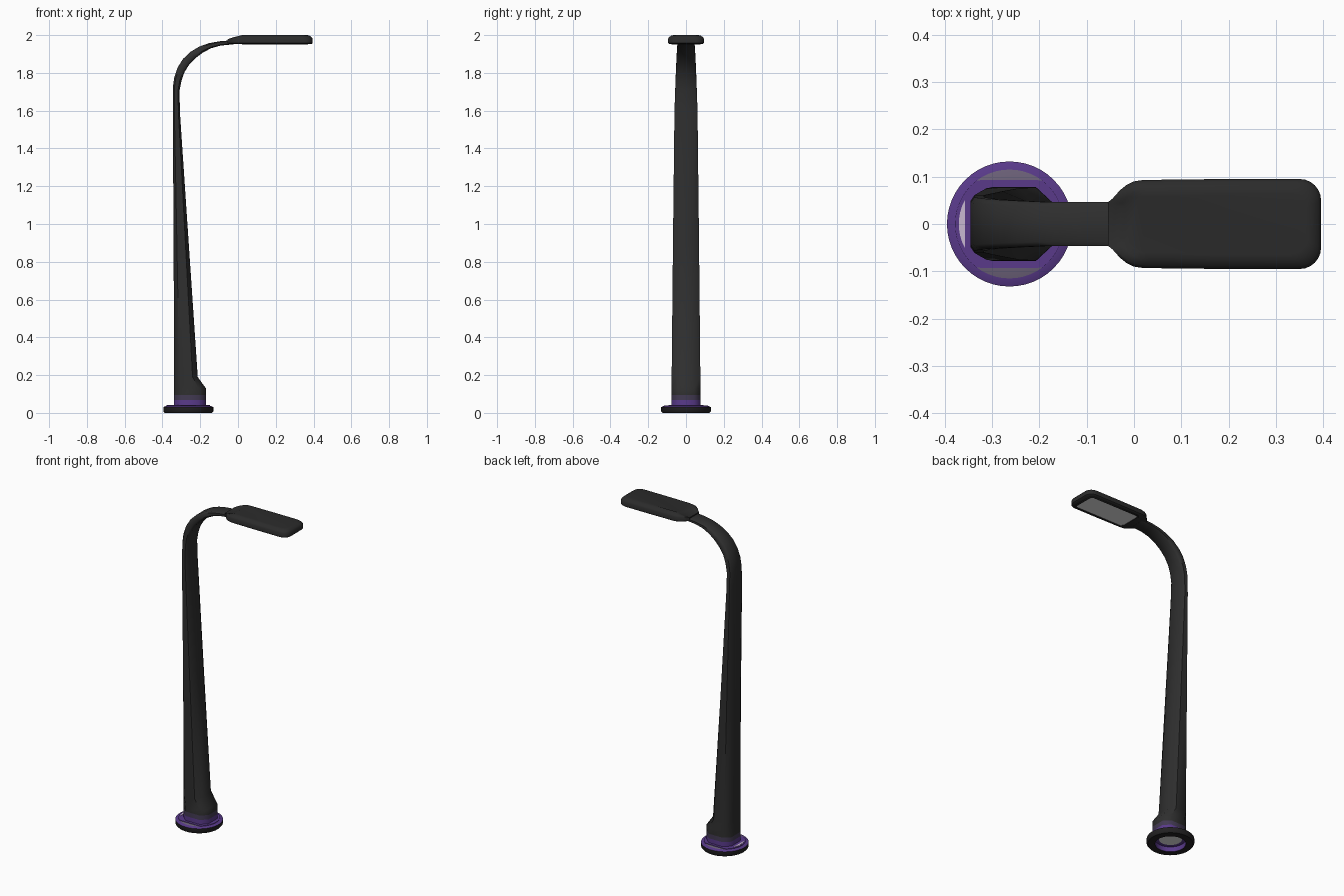
import bpy, bmesh, math
from mathutils import Vector

cube = bpy.data.objects.get("Cube")
if cube:
    bpy.data.objects.remove(cube, do_unlink=True)


def material(name, rgb):
    m = bpy.data.materials.new(name)
    m.use_nodes = True
    m.diffuse_color = (*rgb, 1)
    m.node_tree.nodes["Principled BSDF"].inputs["Base Color"].default_value = (*rgb, 1)
    return m


DARK = material("charcoal", (0.028, 0.028, 0.028))
HEAD = material("dark charcoal", (0.024, 0.024, 0.024))
BLACK = material("black rubber", (0.016, 0.015, 0.016))
PURPLE = material("purple", (0.1, 0.042, 0.255))
MUTED = material("muted purple", (0.055, 0.042, 0.085))
GREY = material("lilac grey", (0.15, 0.12, 0.19))
PALE = material("pale lilac", (0.58, 0.48, 0.64))
LENS = material("lamp white", (0.8, 0.8, 0.8))


def loft(name, loops, mats, bands, start=None, end=None):
    """Skin a list of equal-length loops; bands gives each strip's material slot."""
    bm = bmesh.new()
    rings = [[bm.verts.new(p) for p in loop] for loop in loops]
    n = len(rings[0])
    for a, b, slot in zip(rings, rings[1:], bands):
        for i in range(n):
            j = (i + 1) % n
            bm.faces.new((a[i], a[j], b[j], b[i])).material_index = slot
    for ring, slot in ((rings[0], start), (rings[-1], end)):
        if slot is not None:
            bm.faces.new(ring).material_index = slot
    bmesh.ops.remove_doubles(bm, verts=bm.verts, dist=0.0002)
    bmesh.ops.recalc_face_normals(bm, faces=bm.faces)
    mesh = bpy.data.meshes.new(name)
    bm.to_mesh(mesh)
    bm.free()
    ob = bpy.data.objects.new(name, mesh)
    bpy.context.collection.objects.link(ob)
    for m in mats:
        mesh.materials.append(m)
    bpy.ops.object.select_all(action='DESELECT')
    ob.select_set(True)
    bpy.context.view_layer.objects.active = ob
    bpy.ops.object.shade_smooth_by_angle(angle=math.radians(48))
    return ob


POLE_X = -0.263


def circle(r, z, flat=1.0):
    pts = []
    for i in range(48):
        a = math.tau * i / 48
        pts.append((POLE_X + r * math.cos(a), max(-flat, min(flat, r * math.sin(a))), z))
    return pts


# Base flange: open ring with a black side, purple top and purple inner wall
profile = [(0.085, 0.03), (0.085, 0), (0.125, 0), (0.132, 0.008), (0.132, 0.031),
           (0.115, 0.038), (0.07, 0.038)]
loft("base_flange", [circle(r, z) for r, z in profile],
     [BLACK, PURPLE, GREY], [1, 0, 0, 0, 1, 2])
loft("flange_plate", [circle(0.07, 0.041), circle(0.115, 0.041, 0.093), circle(0.115, 0.038, 0.093)],
     [PURPLE], [0, 0])
loft("flange_underside", [circle(0.085, 0.03), circle(0.064, 0.03), circle(0.06, 0.03)],
     [PURPLE, LENS], [0, 1], end=1)

# Worn pale crescent on the outer side of the flange plate
arc = [math.pi + math.radians(a) for a in range(-28, 29, 7)]
rim = [(0.107 * math.cos(a), 0.107 * math.sin(a)) for a in arc]
crescent = rim + [(-0.094, y * 0.9) for x, y in reversed(rim)]
loft("flange_wear", [[(POLE_X + x, y, z) for x, y in crescent] for z in (0.04, 0.0425)],
     [PALE], [0], end=0)

# Pole and arm: chamfered sections (outer x, z, inner x, z, half width)
sections = [
    (-0.338, 0.038, -0.17, 0.038, 0.078), (-0.338, 0.068, -0.17, 0.068, 0.078),
    (-0.338, 0.095, -0.17, 0.095, 0.077), (-0.338, 0.13, -0.17, 0.13, 0.077),
    (-0.338, 0.19, -0.213, 0.19, 0.076), (-0.341, 0.9, -0.261, 0.9, 0.069),
    (-0.345, 1.6, -0.308, 1.6, 0.061), (-0.345, 1.72, -0.309, 1.71, 0.057),
    (-0.338, 1.775, -0.299, 1.76, 0.055), (-0.32, 1.828, -0.283, 1.805, 0.053),
    (-0.291, 1.874, -0.258, 1.844, 0.051), (-0.252, 1.911, -0.223, 1.88, 0.049),
    (-0.205, 1.939, -0.184, 1.909, 0.047), (-0.155, 1.957, -0.141, 1.931, 0.046),
    (-0.1, 1.967, -0.095, 1.944, 0.046), (-0.02, 1.974, -0.02, 1.952, 0.046),
]


def octagon(xo, zo, xi, zi, h):
    outer, inner = Vector((xo, 0, zo)), Vector((xi, 0, zi))
    k = 0.8 if zo > 1.5 else 0.56
    steps = [(0, -k), (0.22, -1), (0.78, -1), (1, -k), (1, k), (0.78, 1), (0.22, 1), (0, k)]
    return [outer.lerp(inner, t) + Vector((0, w * h, 0)) for t, w in steps]


loft("pole_and_arm", [octagon(*s) for s in sections], [DARK, PURPLE, MUTED],
     [1, 2] + [0] * (len(sections) - 3), end=0)

# Lamp head: mirrored plan outline, flared neck and rounded tip
half = [(-0.055, 0.046), (-0.045, 0.054), (-0.03, 0.071), (-0.015, 0.083), (0, 0.09),
        (0.02, 0.093), (0.19, 0.095)]
for i in range(7):
    a = math.pi / 2 * (1 - i / 6)
    half.append((0.35 + 0.045 * math.cos(a), 0.05 + 0.045 * math.sin(a)))
outline = half + [(x, -y) for x, y in reversed(half)]


def head_loop(inset, z):
    cx = 0.17
    return [(cx + (x - cx) * (1 - inset / 0.225), y * (1 - inset / 0.095),
             min(z, 1.977 + max(0, x + 0.055) * 0.45)) for x, y in outline]


loft("lamp_head",
     [head_loop(0.006, 1.953), head_loop(0, 1.958), head_loop(0, 1.982),
      head_loop(0.006, 1.99), head_loop(0.018, 1.998), head_loop(0.03, 2.0)],
     [HEAD], [0] * 5, start=0, end=0)


# Light panel and its raised rim under the head
def panel_loop(grow, z):
    hx, hy, cut = 0.168 + grow, 0.07 + grow, 0.014
    corner = [(hx, hy - cut), (hx - cut, hy)]
    side = corner + [(-x, y) for x, y in reversed(corner)]
    return [(0.196 + x, y, z) for x, y in side + [(-x, -y) for x, y in side]]


loft("light_panel", [panel_loop(0, 1.9515), panel_loop(0, 1.954)], [LENS], [0], start=0)
loft("panel_rim", [panel_loop(0.008, 1.954), panel_loop(0.006, 1.949),
                   panel_loop(0, 1.949), panel_loop(0, 1.954)], [HEAD], [0] * 3)
